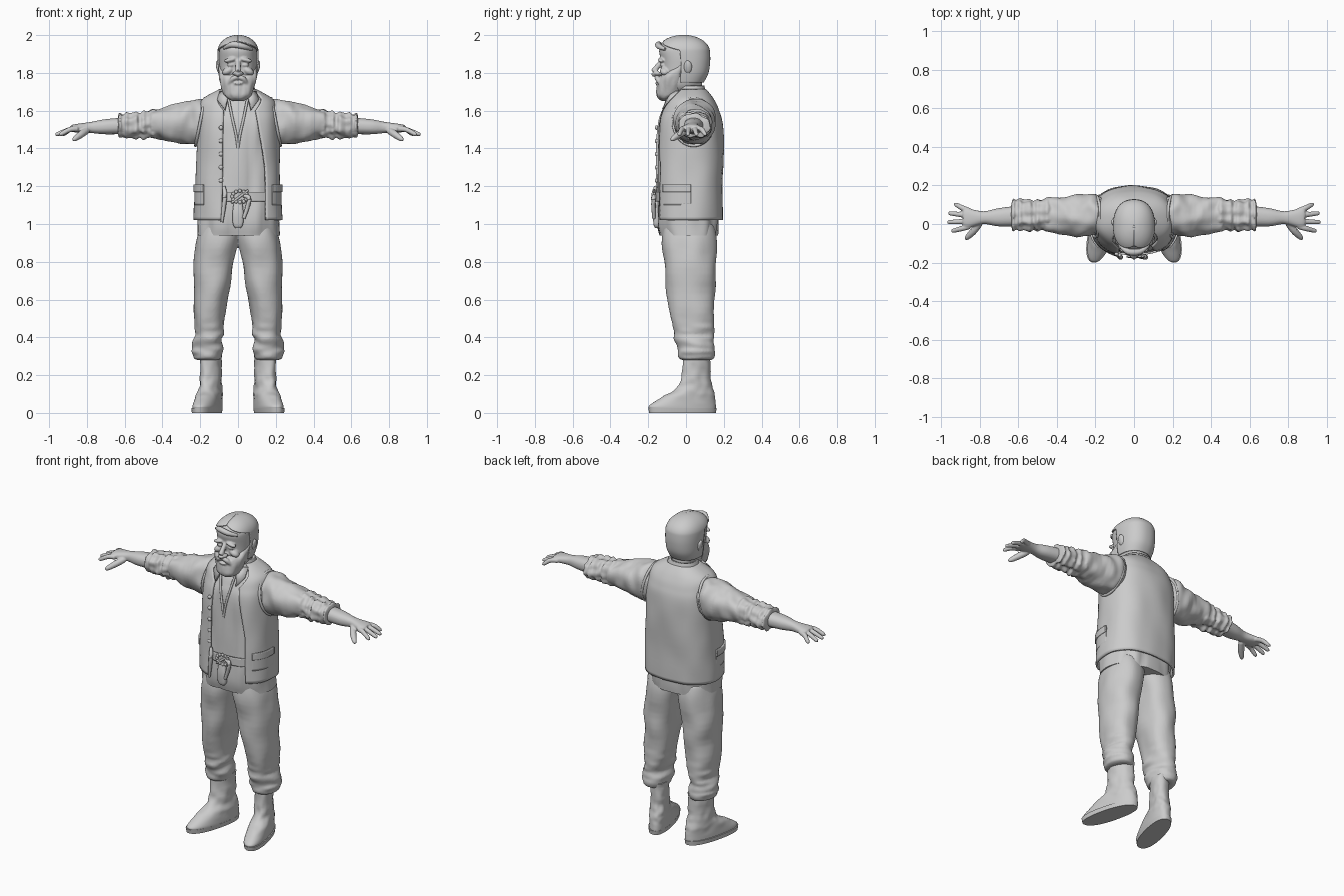
import bpy, bmesh, math
from mathutils import Vector, Matrix, noise

if "Cube" in bpy.data.objects:
    bpy.data.objects.remove(bpy.data.objects["Cube"])

grey = (.6, .6, .6, 1)
clay = bpy.data.materials.new("clay grey")
clay.use_nodes = True
clay.diffuse_color = grey
clay.node_tree.nodes["Principled BSDF"].inputs["Base Color"].default_value = grey


def ramp(value, start, end):
    return min(1, max(0, (value - start) / (end - start)))


def spline(rows, steps):
    """Smooth curve through rows of numbers."""
    result = []
    for i in range(len(rows) - 1):
        before, here, there, after = (Vector(rows[max(0, min(len(rows) - 1, i + k))]) for k in range(-1, 3))
        for step in range(steps):
            t = step / steps
            bend = 2 * before - 5 * here + 4 * there - after + t * (3 * (here - there) + after - before)
            result.append(here + t / 2 * (there - before + t * bend))
    return result + [Vector(rows[-1])]


def bridge(bm, rings, closed=True):
    count = len(rings[0])
    for lower, upper in zip(rings, rings[1:]):
        for i in range(count if closed else count - 1):
            j = (i + 1) % count
            bm.faces.new((lower[i], lower[j], upper[j], upper[i]))
    if closed:
        bm.faces.new(rings[0])
        bm.faces.new(rings[-1])


def loft(bm, rows, middle=lambda t: 0, along_x=False, power=2.3, arc=None, folds=None, sides=56, steps=6):
    """Rows hold position, half width, front y and back y; arc gives the angles covered at a position."""
    rings = []
    for t, half, front, back in spline(rows, steps):
        start, end = map(math.radians, arc(t) if arc else (0, 360))
        ring = []
        for i in range(sides):
            angle = start + (end - start) * i / (sides - 1 if arc else sides)
            across, depth = (math.copysign(abs(f) ** (2 / power), f) for f in (math.sin(angle), -math.cos(angle)))
            width = middle(t) + half * across
            y = (front + back) / 2 + (back - front) / 2 * depth
            point = Vector((t, y, width)) if along_x else Vector((width, y, t))
            if folds:
                out = Vector((0, depth, across)) if along_x else Vector((across, depth, 0))
                point += out.normalized() * folds(point)
            ring.append(bm.verts.new(point))
        rings.append(ring)
    bridge(bm, rings, not arc)


def dome(base, height, half, front, back):
    """Rows of a rounded cap."""
    mid = (front + back) / 2
    turns = [math.pi / 2 * k / 6 for k in range(6)] + [math.pi / 2 - .05]
    return [(base + height * math.sin(a), half * math.cos(a), mid + (front - mid) * math.cos(a),
             mid + (back - mid) * math.cos(a)) for a in turns]


def wrinkle(amount, *scale):
    return lambda p: amount * noise.noise(p * Vector(scale) if len(scale) == 1 else
                                          Vector([a * b for a, b in zip(p, scale)]))


def tube(bm, points, radii, sides=12):
    path = spline([(*p, r) for p, r in zip(points, radii)], 4)
    rings = []
    for i, (x, y, z, radius) in enumerate(path):
        heading = path[min(i + 1, len(path) - 1)].xyz - path[max(i - 1, 0)].xyz
        turn = heading.to_track_quat("Z", "Y")
        circle = [2 * math.pi * k / sides for k in range(sides)]
        rings.append([bm.verts.new(Vector((x, y, z)) + turn @ Vector((math.cos(a), math.sin(a), 0)) * radius)
                      for a in circle])
    bridge(bm, rings)


def hoop(bm, centre, wide, deep, tall, radius):
    turns = [math.pi * k / 12 for k in range(25)]
    points = [Vector(centre) + Vector((wide * math.sin(a), deep * math.cos(a), tall * math.sin(a))) for a in turns]
    tube(bm, points, [radius] * len(points), sides=8)


def ball(bm, centre, size, tilt=0):
    matrix = Matrix.Translation(centre) @ Matrix.Rotation(tilt, 4, "Y") @ Matrix.Diagonal((*size, 1))
    bmesh.ops.create_uvsphere(bm, u_segments=20, v_segments=12, radius=1, matrix=matrix)


def finish(bm, name, mirror=False, solid=0, voxel=0):
    bmesh.ops.recalc_face_normals(bm, faces=bm.faces)
    mesh = bpy.data.meshes.new(name)
    bm.to_mesh(mesh)
    bm.free()
    part = bpy.data.objects.new(name, mesh)
    bpy.context.collection.objects.link(part)
    mesh.materials.append(clay)
    bpy.context.view_layer.objects.active = part
    part.select_set(True)
    bpy.ops.object.shade_smooth_by_angle(angle=math.radians(50))
    part.select_set(False)
    if solid:
        shell = part.modifiers.new("thickness", "SOLIDIFY")
        shell.thickness, shell.offset = solid, 0
    if mirror:
        part.modifiers.new("mirror", "MIRROR")
    if voxel:
        blend = part.modifiers.new("blend", "REMESH")
        blend.mode, blend.voxel_size, blend.use_smooth_shade = "VOXEL", voxel, True
        soften = part.modifiers.new("soften", "SMOOTH")
        soften.factor, soften.iterations = .5, 1


# Head: skull, neck, nose, brows, cheeks and ears blended together
bm = bmesh.new()
loft(bm, [(1.69, .05, -.1, .04), (1.74, .085, -.125, .08), (1.85, .1, -.13, .12)]
     + dome(1.91, .09, .1, -.142, .12))
loft(bm, [(1.58, .09, -.06, .12), (1.7, .07, -.06, .09), (1.8, .066, -.05, .08)])
tube(bm, [(0, -.125, 1.865), (0, -.15, 1.835), (0, -.172, 1.8), (0, -.14, 1.785)], [.013, .014, .017, .01])
for side in (-1, 1):
    ball(bm, (side * .017, -.15, 1.797), (.012, .018, .011))
    ball(bm, (side * .043, -.132, 1.868), (.034, .017, .011), side * .2)
    ball(bm, (side * .04, -.125, 1.842), (.018, .012, .009))
    ball(bm, (side * .054, -.112, 1.81), (.032, .026, .02), side * .5)
    ball(bm, (side * .104, .01, 1.83), (.012, .022, .036), side * .2)
finish(bm, "head", voxel=.0055)


# Swept hair with an open face, and a fringe
def hairline(z):
    edge = 84 * ramp(z, 1.97, 1.92)
    return edge, 360 - edge


bm = bmesh.new()
loft(bm, [(1.75, .09, -.12, .09), (1.8, .1, -.135, .115), (1.86, .104, -.14, .124)]
     + dome(1.91, .087, .105, -.15, .123), arc=hairline)
finish(bm, "hair", solid=.008)
bm = bmesh.new()
tube(bm, [(.075, -.11, 1.925), (.03, -.143, 1.94), (-.03, -.143, 1.95), (-.075, -.11, 1.93)],
     [.008, .015, .016, .007])
finish(bm, "hair_fringe")

# Full beard, moustache and lower lip
bm = bmesh.new()
loft(bm, [(1.652, .03, -.13, -.08), (1.67, .06, -.15, -.05), (1.7, .08, -.156, -.02),
          (1.78, .1, -.135, 0), (1.84, .1, -.05, 0)], folds=wrinkle(.007, 45, 45, 12))
for side in (-1, 1):
    tube(bm, [(0, -.153, 1.778), (side * .03, -.15, 1.767), (side * .06, -.12, 1.72)], [.011, .014, .005])
ball(bm, (0, -.153, 1.745), (.024, .01, .007))
finish(bm, "beard", voxel=.0055)


# Waistcoat, open at the front
def front_opening(z):
    shoulder = 25 * ramp(z, 1.6, 1.7)
    return 22 + 14 * ramp(z, 1.6, 1.3) + shoulder, 343 - shoulder


torso = [(1.02, .227, -.165, .187), (1.2, .22, -.16, .19), (1.5, .21, -.152, .19), (1.6, .2, -.125, .17),
         (1.66, .18, -.09, .14), (1.71, .09, -.04, .1)]
bm = bmesh.new()
loft(bm, torso, power=2.5, arc=front_opening, sides=72, folds=wrinkle(.008, 9, 9, 6))
finish(bm, "waistcoat", solid=.012)

# Shirt body beneath it, with tails below the hem
inset = .014
bm = bmesh.new()
loft(bm, [(.94, .217, -.138, .165)]
     + [(z, half - inset, front + inset, back - inset) for z, half, front, back in torso],
     power=2.5, sides=72, folds=wrinkle(.012, 22, 12, 5))
finish(bm, "shirt_body")

# Shirt collar, its folded points and the neckline
bm = bmesh.new()
loft(bm, [(1.66, .105, -.07, .12), (1.7, .088, -.05, .1), (1.73, .078, -.04, .09)], arc=lambda z: (40, 320))
finish(bm, "collar_band", solid=inset)
bm = bmesh.new()
bm.faces.new([bm.verts.new(p) for p in
              ((.045, -.075, 1.7), (.095, -.03, 1.7), (.108, -.085, 1.655), (.07, -.122, 1.605))])
finish(bm, "collar_point", mirror=True, solid=inset)
bm = bmesh.new()
tube(bm, [(0, -.14, 1.4), (.01, -.142, 1.47), (.03, -.13, 1.56), (.05, -.1, 1.66)], [.007] * 4)
finish(bm, "shirt_neckline", mirror=True)

# Waistcoat trim: armhole seams, buttons and pockets
bm = bmesh.new()
hoop(bm, (.2, .04, 1.54), -.025, .107, .125, .008)
finish(bm, "armhole_seam", mirror=True)
bm = bmesh.new()
for k in range(5):
    ball(bm, (-.09, -.155, 1.23 + .07 * k), (.012, .01, .012))
finish(bm, "waistcoat_buttons")


def band(name, low, high, out, arc, mirror=False):
    """Strip of cloth following the torso."""
    bm = bmesh.new()
    loft(bm, [(z, .223 + out, -.162 - out, .188 + out) for z in (low, high)], power=2.5, arc=lambda z: arc)
    finish(bm, name, mirror, solid=.01)


band("pocket", 1.1, 1.2, .003, (48, 92), mirror=True)
band("pocket_flap", 1.17, 1.21, .008, (48, 92), mirror=True)
band("belt", 1.12, 1.17, -.006, (-48, 48))

# Buckle, hanging strap and pouches
bm = bmesh.new()
hoop(bm, (.01, -.168, 1.145), .04, 0, .03, .007)
for angle in range(0, 360, 30):
    a = math.radians(angle)
    ball(bm, (.01 + .04 * math.cos(a), -.168, 1.145 + .03 * math.sin(a)), (.01, .007, .01))
tube(bm, [(.03, -.165, 1.15), (.06, -.172, 1.13), (.03, -.17, 1.03)], [.01, .013, .009])
finish(bm, "buckle_and_strap")
bm = bmesh.new()
loft(bm, [(.98, .015, -.165, -.145), (1, .027, -.172, -.14), (1.06, .029, -.175, -.14), (1.13, .02, -.165, -.14)],
     power=3)
tube(bm, [(-.075, -.16, 1.2), (-.07, -.172, 1.14), (-.085, -.165, 1.01)], [.008, .013, .007])
finish(bm, "belt_pouches")


# Sleeves with rolled, creased cuffs
def arm_line(x):
    return 1.55 - .05 * x


bm = bmesh.new()
loft(bm, [(.14, .1, -.05, .13), (.22, .12, -.06, .15), (.3, .105, -.06, .146), (.46, .07, -.035, .13)],
     arm_line, along_x=True, folds=wrinkle(.016, 16, 16, 10))
rolls = []
for k in range(12):
    puff = .014 * abs(math.sin(1.9 * k))
    rolls.append((.43 + .018 * k, .064 - .001 * k + puff, -.024 - puff, .118 + puff))
loft(bm, rolls + [(.636, .04, 0, .09)], arm_line, along_x=True, folds=wrinkle(.016, 14, 28, 28))
finish(bm, "sleeve", mirror=True, voxel=.006)

# Forearm and hand with spread fingers
bm = bmesh.new()
loft(bm, [(.56, .045, -.01, .1), (.7, .04, -.012, .082), (.78, .029, 0, .066), (.86, .022, -.02, .08),
          (.885, .016, -.012, .075)], arm_line, along_x=True)
for k in range(4):
    knuckle, tip, reach = .067 - .026 * k, .1 - .045 * k, .967 - .012 * (k - 1.7) ** 2
    tube(bm, [(.85, knuckle, 1.503), (.89, (knuckle + tip) / 2, 1.5), (reach - .01, tip, 1.476),
              (reach, tip, 1.473)], [.015, .014, .011, .005])
tube(bm, [(.8, .005, 1.495), (.83, -.035, 1.475), (.862, -.068, 1.452), (.874, -.078, 1.444)],
     [.018, .019, .014, .006])
finish(bm, "forearm_and_hand", mirror=True, voxel=.005)

# Trousers gathered over the boot tops
loose, gathered = wrinkle(.014, 9, 9, 7), wrinkle(.018, 9, 9, 30)
bm = bmesh.new()
loft(bm, [(1, .11, -.12, .15), (.9, .11, -.13, .16), (.7, .098, -.11, .156), (.5, .08, -.08, .147),
          (.38, .07, -.06, .146), (.32, .077, -.047, .156), (.29, .066, -.035, .148), (.28, .05, -.015, .13)],
     lambda z: .155 - .07 * z ** 4, folds=lambda p: loose(p) + gathered(p) * ramp(p.z, .55, .4))
finish(bm, "trousers", mirror=True, voxel=.008)

# Boots with turned-out toes, and soles
toe_out = Matrix.Identity(4)
toe_out[0][1] = -.24
crease = wrinkle(.007, 26, 26, 26)
bm = bmesh.new()
loft(bm, [(.31, .053, -.018, .13), (.2, .052, -.022, .13), (.13, .055, -.05, .145), (.085, .06, -.125, .152),
          (.04, .063, -.193, .158), (.02, .063, -.193, .158)],
     lambda z: .157, folds=lambda p: crease(p) * ramp(p.z, .05, .1))
bmesh.ops.transform(bm, matrix=toe_out, verts=bm.verts)
finish(bm, "boot", mirror=True)
bm = bmesh.new()
loft(bm, [(0, .064, -.195, .158), (.026, .067, -.2, .162)], lambda z: .16)
bmesh.ops.transform(bm, matrix=toe_out, verts=bm.verts)
finish(bm, "boot_sole", mirror=True)
